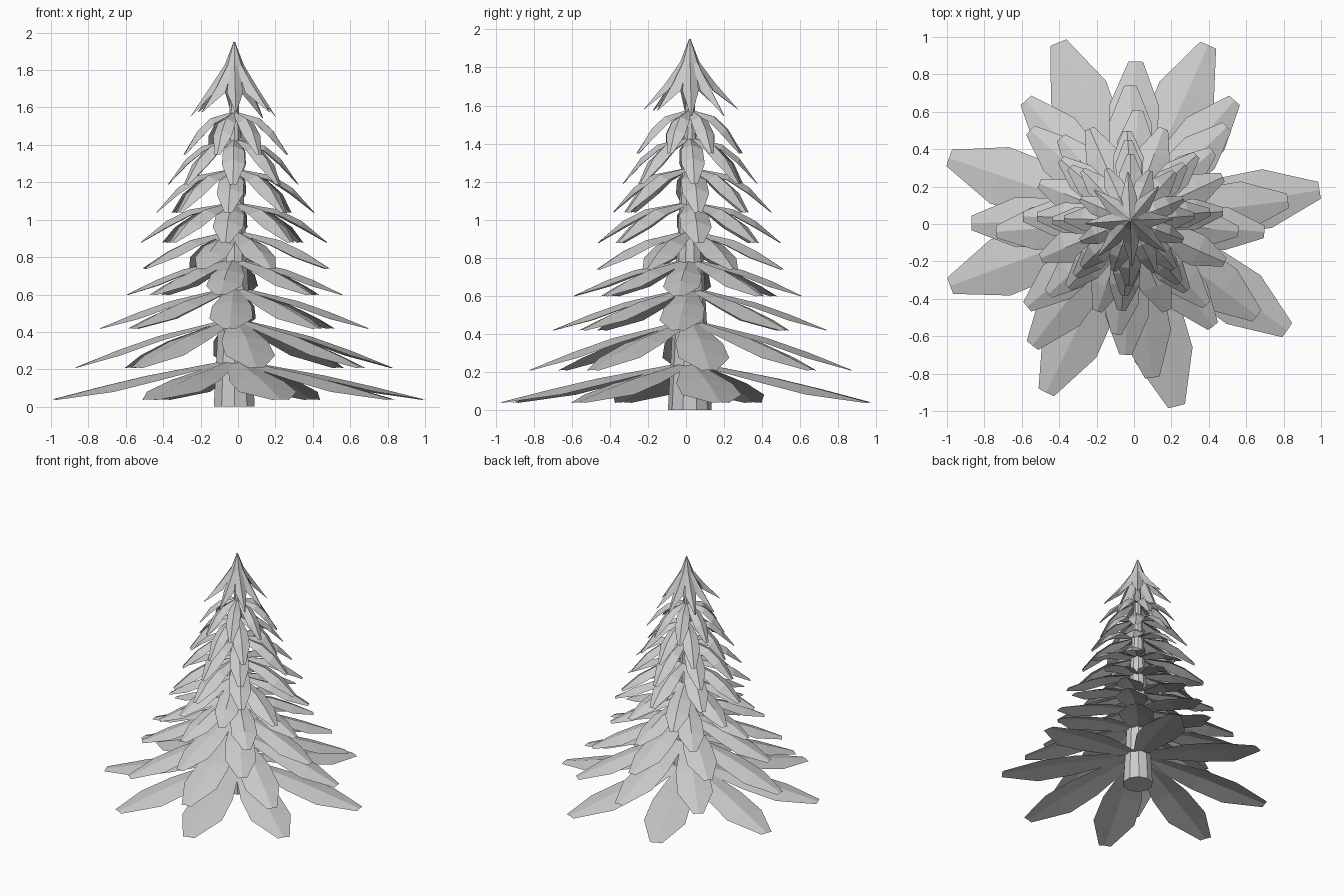
import bpy, bmesh, math, random
from mathutils import Vector

if "Cube" in bpy.data.objects:
    bpy.data.objects.remove(bpy.data.objects["Cube"])

random.seed(4)
CX, CY = -0.02, 0.02


def make_object(name, bm):
    mesh = bpy.data.meshes.new(name)
    bm.to_mesh(mesh)
    bm.free()
    obj = bpy.data.objects.new(name, mesh)
    bpy.context.collection.objects.link(obj)
    return obj


def add_leaf(bm, angle, stations):
    """Folded leaf; stations are (radius, ridge height, half width, edge drop)."""
    a = math.radians(angle)
    out = Vector((math.cos(a), math.sin(a), 0))
    side = Vector((-out.y, out.x, 0))
    rows = []
    for r, z, w, drop in stations:
        mid = Vector((CX, CY, z)) + out * r
        edge = Vector((0, 0, -drop)) - out * drop * 0.3
        rows.append([bm.verts.new(mid - side * w + edge),
                     bm.verts.new(mid),
                     bm.verts.new(mid + side * w + edge)])
    for p, q in zip(rows, rows[1:]):
        for i in range(2):
            bm.faces.new((p[i], q[i], q[i + 1], p[i + 1]))


# Trunk
bm = bmesh.new()
bmesh.ops.create_cone(bm, cap_ends=True, segments=10, radius1=0.115, radius2=0.012, depth=1.86)
bmesh.ops.translate(bm, verts=bm.verts, vec=(CX, CY, 0.93))
make_object("trunk", bm)

# Drooping branch tiers: root height, tip height, tip radius, curve power, fold, leaf angles
ring = [3, 47, 91, 136, 181, 226, 267, 312]
half = [25, 70, 114, 158, 203, 250, 292, 336]
tiers = [
    (0.25, 0.04, 1.025, 1.25, 0.18, [9, 66, 112, 161, 200, 244, 284, 325]),
    (0.47, 0.21, 0.85, 1.4, 0.22, [7, 49, 88, 131, 181, 232, 278, 323]),
    (0.64, 0.42, 0.72, 1.45, 0.27, [-5, 44, 90, 138, 185, 220, 268, 308]),
    (0.79, 0.60, 0.60, 1.65, 0.32, [-6, 40, 86, 130, 178, 222, 263, 312]),
    (0.94, 0.74, 0.54, 1.9, 0.38, half),
    (1.09, 0.88, 0.49, 2.4, 0.42, ring),
    (1.27, 1.04, 0.42, 2.6, 0.48, ring),
    (1.43, 1.19, 0.36, 2.6, 0.52, ring),
    (1.575, 1.35, 0.30, 2.6, 0.6, half),
]
profile = [(0.06, 0.05), (0.48, 0.145), (0.73, 0.155), (1.0, 0.045)]
for n, (root, tip, radius, power, fold, angles) in enumerate(tiers):
    bm = bmesh.new()
    for angle in angles:
        size = radius * (1 if n < 3 else random.uniform(0.95, 1.03))
        turn = 0 if n < 5 else random.uniform(-4, 4)
        add_leaf(bm, angle + turn, [
            (t * size, root - (root - tip) * t ** power, w * radius * (1 + 0.015 * n),
             w * radius * fold * (1 - 0.6 * (t == 1)))
            for t, w in profile])
    make_object(f"branch_tier_{n + 1}", bm)

# Pointed crown
bm = bmesh.new()
for angle in (2, 50, 93, 140, 184, 228, 272, 318):
    s = random.uniform(0.92, 1.06)
    add_leaf(bm, angle, [(0.004, 1.95, 0.003, 0), (0.05, 1.83, 0.026, 0.02),
                         (0.125 * s, 1.72, 0.043, 0.04), (0.245 * s, 1.575 - 0.03 * (s < 1), 0.004, 0)])
make_object("crown", bm)
